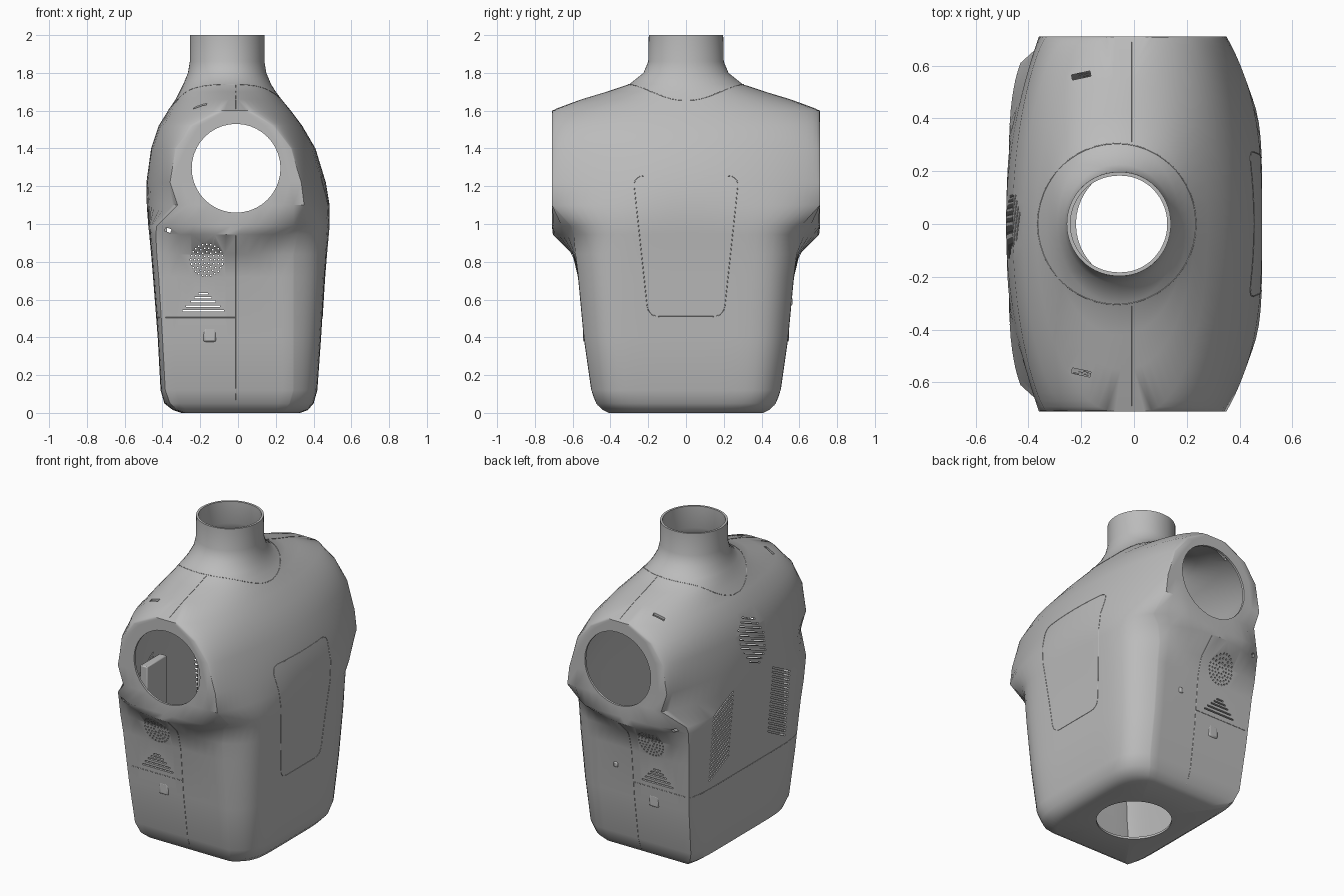
import bpy, bmesh, math
from mathutils import Matrix, Vector
from mathutils.bvhtree import BVHTree

cube = bpy.data.objects.get("Cube")
if cube:
    bpy.data.objects.remove(cube)

SHELL = bpy.data.materials.new("shell grey")
SHELL.use_nodes = True
SHELL.diffuse_color = (.5, .5, .5, 1)
SHELL.node_tree.nodes["Principled BSDF"].inputs["Base Color"].default_value = (.5, .5, .5, 1)

# Body sections: height, half width, back, front, back corner, front corner,
# squareness, and where the armpit swells out, the bulge of the ends
SECTIONS = [
    (0, .41, -.3, .33, -.28, .23, 6),
    (.015, .44, -.345, .37, -.32, .25, 7),
    (.05, .475, -.39, .4, -.36, .27, 8),
    (.12, .5, -.41, .42, -.385, .29, 8),
    (.4, .54, -.425, .44, -.4, .29, 8),
    (.72, .57, -.45, .46, -.42, .29, 8),
    (.84, .585, -.46, .47, -.43, .29, 7, .015),
    (.945, .595, -.47, .48, -.435, .31, 6, .11),
    (.99, .61, -.475, .485, -.43, .36, 5, .16),
    (1.1, .71, -.483, .485, -.32, .35, 3),
    (1.22, .71, -.485, .465, -.36, .335, 2),
    (1.4, .71, -.46, .41, -.33, .28, 2),
    (1.52, .71, -.42, .34, -.24, .18, 2),
    (1.6, .71, -.37, .28, -.07, .04, 2),
    (1.66, .55, -.33, .23, -.05, -.03, 2),
    (1.7, .42, -.31, .2, -.06, -.05, 2),
    (1.74, .3, -.29, .175, -.06, -.05, 2),
    (1.8, .225, -.265, .15, -.06, -.05, 2),
    (1.86, .2, -.255, .14, -.06, -.05, 2),
    (2, .197, -.255, .14, -.06, -.05, 2),
]
SIDE, END, REACH = 28, 12, .71


def section(z, width, back, front, back_end, front_end, power, swell=0):
    """Closed outline at one height: curved front and back, flat or swollen ends."""
    root = 1 + min(max((z - 1.3) / .3, 0), 1)
    ts = [math.sin(math.pi * (i / SIDE - .5)) for i in range(SIDE + 1)]
    bulge = [max(1 - abs(t) ** power, 0) ** (1 / root) for t in ts]
    ahead = [Vector((front_end + (front - front_end) * b, t * width, z))
             for t, b in zip(ts, bulge)]
    behind = [Vector((back_end + (back - back_end) * b, t * width, z))
              for t, b in zip(ts, bulge)]
    steps = [i / END for i in range(1, END)]
    outs = [min(REACH, width + swell * (1 - (2 * s - 1) ** 2)) for s in steps]
    xs = [front_end + (back_end - front_end) * s for s in steps]
    left = [Vector((x, y, z)) for x, y in zip(xs, outs)]
    right = [Vector((x, -y, z)) for x, y in zip(xs, outs)]
    return ahead + left + behind[::-1] + right[::-1]


def finish(obj, angle=35):
    obj.data.materials.clear()
    obj.data.materials.append(SHELL)
    bpy.ops.object.select_all(action='DESELECT')
    obj.select_set(True)
    bpy.context.view_layer.objects.active = obj
    bpy.ops.object.shade_smooth_by_angle(angle=math.radians(angle))


def add_object(name, data):
    obj = bpy.data.objects.new(name, data)
    bpy.context.collection.objects.link(obj)
    return obj


def mesh_object(name, bm):
    mesh = bpy.data.meshes.new(name)
    bm.to_mesh(mesh)
    bm.free()
    return add_object(name, mesh)


# Torso shell: loft from the round opening underneath to the neck rim
bm = bmesh.new()
loops = [section(*row) for row in SECTIONS]
opening = [Vector((p.x, p.y, 0)).normalized() * .22 for p in loops[0]]
rings = [[bm.verts.new(p) for p in loop] for loop in [opening] + loops]
for low, high in zip(rings, rings[1:]):
    for i in range(len(low)):
        j = (i + 1) % len(low)
        bm.faces.new((low[i], low[j], high[j], high[i]))
bm.normal_update()
surface = BVHTree.FromBMesh(bm)
torso = mesh_object("torso_shell", bm)

# Cutter for the arm openings and every slot
bm = bmesh.new()
turn = Matrix.Translation((-.01, 0, 1.295)) @ Matrix.Rotation(math.pi / 2, 4, 'X')
bmesh.ops.create_cone(bm, cap_ends=True, segments=40, radius1=.235, radius2=.235,
                      depth=3, matrix=turn)


def slot(start, end, axis, depth, thickness):
    """Add a bar between two points, running deep along an axis."""
    start, end, axis = Vector(start), Vector(end), Vector(axis)
    along = end - start
    up = along.normalized().cross(axis) * thickness
    frame = Matrix((along, axis * depth, up)).transposed().to_4x4()
    frame.translation = (start + end) / 2
    made = bmesh.ops.create_cube(bm, size=1, matrix=frame)
    bmesh.ops.recalc_face_normals(bm, faces=list({f for v in made["verts"] for f in v.link_faces}))


BACKWARD, ACROSS, UPWARD = (1, 0, 0), (0, 1, 0), (0, 0, 1)
for side in (-1, 1):
    # Slanted back vents
    for i in range(16):
        z = .61 + i * .028
        slot((-.47, side * .39, z - .05), (-.47, side * .2, z + .05), BACKWARD, .2, .009)
    # Shoulder slots
    slot((-.235, side * .555, 1.65), (-.165, side * .57, 1.65), UPWARD, .2, .02)
# Six-sided upper back vent
for i in range(11):
    z = 1.19 + i * .027
    half = .12 - max(0, abs(i - 5) - 2) * .022
    slot((-.47, -half - .01, z - half * .4), (-.47, half - .01, z + half * .4), BACKWARD, .16, .008)
# Flank vents
for half, z in ((.11, .54), (.09, .565), (.065, .59), (.045, .61), (.025, .63)):
    slot((-.185 - half, 0, z), (-.185 + half, 0, z), ACROSS, 2, .009)
# Speaker holes
for ring in range(1, 5):
    for k in range(ring * 6):
        a = math.tau * k / (ring * 6)
        x, z = -.165 + .021 * ring * math.cos(a), .81 + .021 * ring * math.sin(a)
        slot((x - .004, 0, z), (x + .004, 0, z), ACROSS, 2, .008)
# Pin holes
slot((-.385, 0, .973), (-.355, 0, .962), ACROSS, 2, .02)
cutter = mesh_object("opening_cutter", bm)
cutter.hide_render = True

# Wall thickness, then the cuts
wall = torso.modifiers.new("wall", 'SOLIDIFY')
wall.thickness = .014
wall.offset = -1
cut = torso.modifiers.new("openings", 'BOOLEAN')
cut.object = cutter
cut.solver = 'EXACT'
graph = bpy.context.evaluated_depsgraph_get()
torso.data = bpy.data.meshes.new_from_object(torso.evaluated_get(graph))
torso.modifiers.clear()
bpy.data.objects.remove(cutter)
finish(torso)


def trace(name, lines, direction, closed=False):
    """Lay thin panel lines on the shell, projected along a direction."""
    curve = bpy.data.curves.new(name, 'CURVE')
    curve.dimensions = '3D'
    curve.bevel_depth = .002
    curve.bevel_resolution = 1
    direction = Vector(direction)
    for line in lines:
        corners = [Vector(p) for p in line]
        if closed:
            corners.append(corners[0])
        dense = []
        for a, b in zip(corners, corners[1:]):
            count = max(1, round((b - a).length / .03))
            dense += [a.lerp(b, k / count) for k in range(count)]
        dense.append(corners[-1])
        hits = [surface.ray_cast(p - direction * 2, direction)[0] for p in dense]
        hits = [h for h in hits if h]
        spline = curve.splines.new('POLY')
        spline.points.add(len(hits) - 1)
        for point, hit in zip(spline.points, hits):
            point.co = (*hit, 1)
    curve.materials.append(SHELL)
    add_object(name, curve)


def rounded(corners, size):
    """Replace each corner by a short arc."""
    result = []
    for i, corner in enumerate(corners):
        start, end = [corner + (other - corner).normalized() * size
                      for other in (corners[i - 1], corners[(i + 1) % len(corners)])]
        for k in range(6):
            s = k / 5
            result.append(start.lerp(corner, s).lerp(corner.lerp(end, s), s))
    return result


def box(name, location, size, bevel):
    bpy.ops.mesh.primitive_cube_add(size=1, location=location)
    obj = bpy.context.object
    obj.name = name
    obj.scale = size
    bpy.ops.object.transform_apply(location=False, rotation=False, scale=True)
    edge = obj.modifiers.new("soft edges", 'BEVEL')
    edge.width = bevel
    edge.segments = 2
    finish(obj)


# Chest hatch outline and back seam
hatch = [Vector((0, y, z)) for y, z in ((-.28, 1.255), (.28, 1.255), (.2, .51), (-.2, .51))]
trace("chest_hatch_seam", [rounded(hatch, .06)], (-1, 0, 0), closed=True)
trace("back_seam", [[(0, -.53, .505), (0, .53, .505)]], (1, 0, 0))

# Collar and shoulder seams
collar = [(-.065 + .3 * math.cos(a), .305 * math.sin(a), 0)
          for a in (math.tau * i / 48 for i in range(48))]
trace("collar_seam", [collar], (0, 0, -1), closed=True)
trace("shoulder_seam", [[(-.01, s * .31, 0), (-.01, s * .69, 0)] for s in (-1, 1)], (0, 0, -1))

# Flank seams, buttons and the ducts behind the back vents
for side, label in ((-1, "front"), (1, "rear")):
    trace(label + "_flank_seam",
          [[(-.01, 0, .04), (-.01, 0, .94)], [(-.41, 0, .505), (-.01, 0, .505)]], (0, -side, 0))
    box(label + "_flank_button", (-.15, side * .53, .415), (.07, .03, .08), .012)
    box(label + "_vent_duct", (-.4, side * .29, .83), (.05, .2, .5), .006)
box("rear_flank_knob", (.11, .55, .59), (.03, .03, .035), .008)
